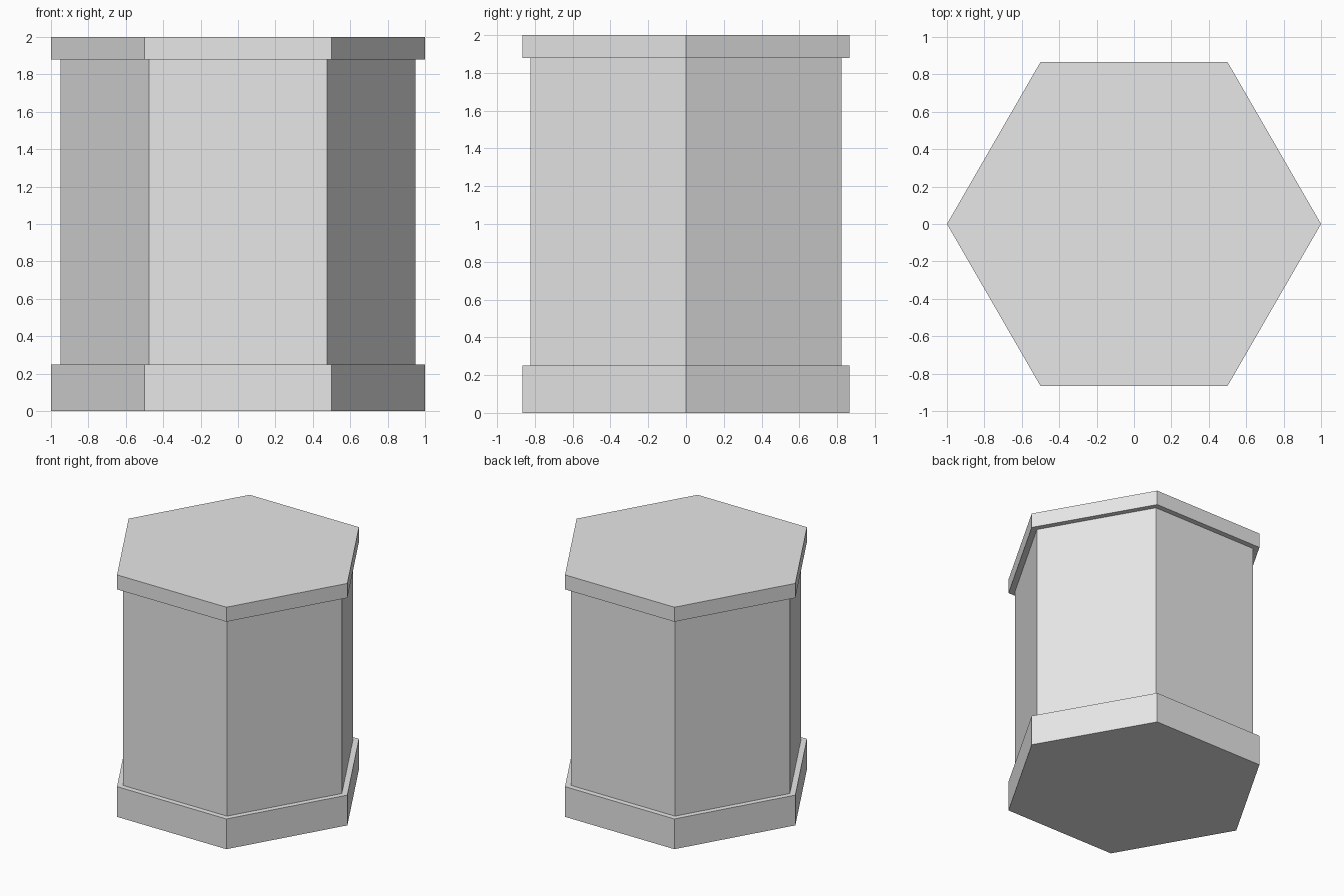
import bpy
import math

cube = bpy.data.objects.get("Cube")
if cube:
    bpy.data.objects.remove(cube, do_unlink=True)

# One plain grey for the whole pillar
GREY = (0.8, 0.8, 0.8, 1)
stone = bpy.data.materials.new("stone grey")
stone.use_nodes = True
stone.diffuse_color = GREY
bsdf = next(n for n in stone.node_tree.nodes if n.type == "BSDF_PRINCIPLED")
bsdf.inputs["Base Color"].default_value = GREY


def hex_prism(name, radius, bottom, top, ends="NGON"):
    """Flat-shaded hexagonal prism with corners on the x axis."""
    bpy.ops.mesh.primitive_cylinder_add(
        vertices=6, radius=radius, depth=top - bottom, end_fill_type=ends,
        location=(0, 0, (bottom + top) / 2), rotation=(0, 0, math.radians(30)))
    part = bpy.context.object
    part.name = part.data.name = name
    part.data.materials.append(stone)
    bpy.ops.object.transform_apply(location=True, rotation=True, scale=True)
    return part


# Wide plinth, slimmer open-ended shaft, thin overhanging cap
hex_prism("base", 1, 0, 0.25)
hex_prism("shaft", 0.95, 0.25, 1.88, ends="NOTHING")
hex_prism("cap", 1, 1.88, 2)
